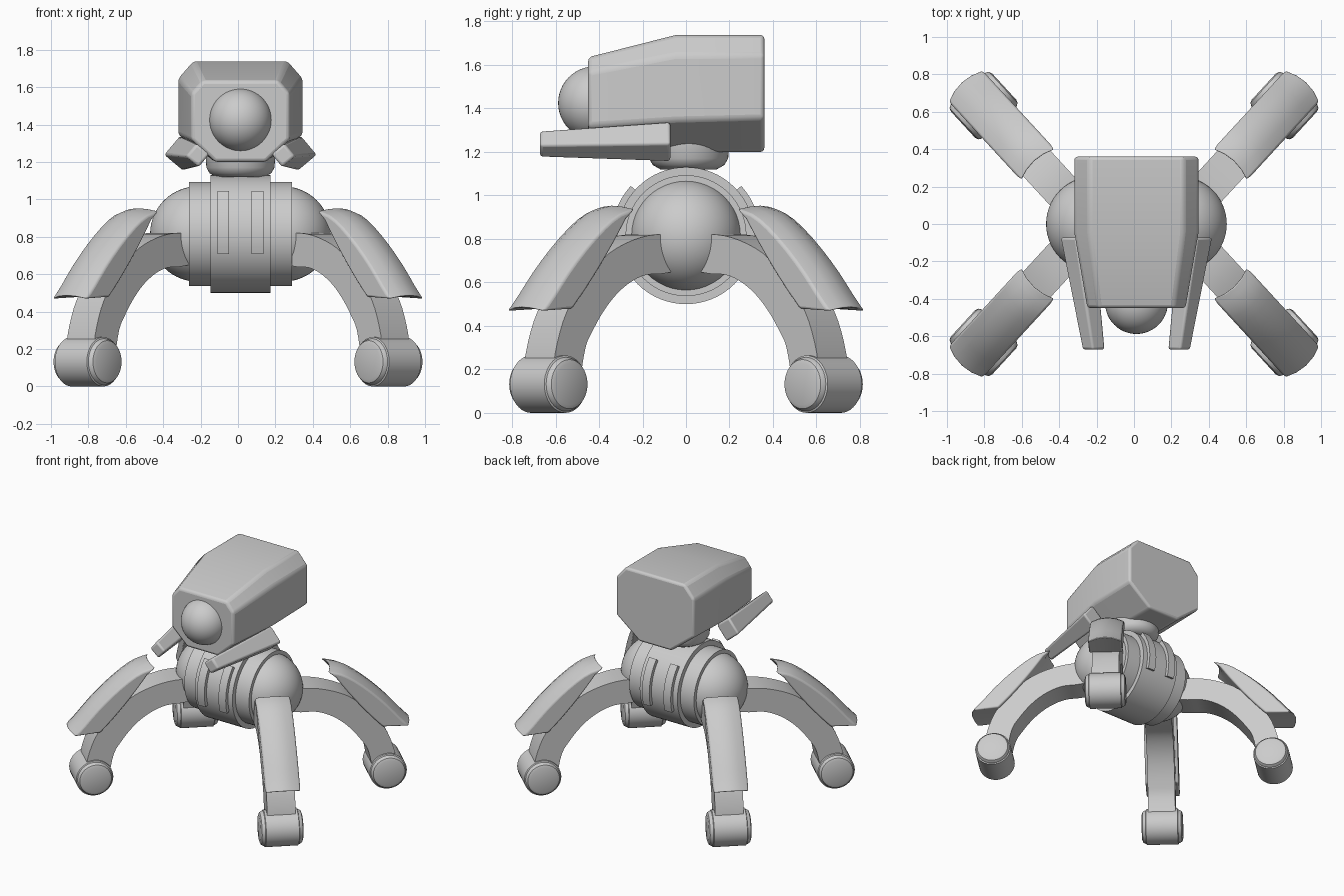
import bpy, bmesh, math
from mathutils import Matrix, Vector

if "Cube" in bpy.data.objects:
    bpy.data.objects.remove(bpy.data.objects["Cube"])

CX = 0.013          # body centre line
BZ = 0.815          # body axis height


def finish(name, bm, mat=Matrix(), bevel=0.0, segs=3, angle=35):
    bmesh.ops.recalc_face_normals(bm, faces=bm.faces)
    me = bpy.data.meshes.new(name)
    bm.to_mesh(me)
    bm.free()
    ob = bpy.data.objects.new(name, me)
    bpy.context.collection.objects.link(ob)
    ob.matrix_world = mat
    bpy.ops.object.select_all(action='DESELECT')
    ob.select_set(True)
    bpy.context.view_layer.objects.active = ob
    bpy.ops.object.shade_smooth_by_angle(angle=math.radians(angle))
    if bevel:
        m = ob.modifiers.new("Bevel", 'BEVEL')
        m.width, m.segments, m.limit_method = bevel, segs, 'ANGLE'
        m.angle_limit = math.radians(angle)
    return ob


def loft(name, sections, mat=Matrix(), **kw):
    """Skin equal-length closed sections and cap both ends."""
    bm = bmesh.new()
    rings = [[bm.verts.new(p) for p in s] for s in sections]
    n = len(rings[0])
    for a, b in zip(rings, rings[1:]):
        for i in range(n):
            j = (i + 1) % n
            bm.faces.new((a[i], a[j], b[j], b[i]))
    bm.faces.new(rings[0])
    bm.faces.new(rings[-1])
    return finish(name, bm, mat, **kw)


def lathe(name, profile, mat, steps=48, **kw):
    """Spin (radius, height) points around local z."""
    bm = bmesh.new()
    vs = [bm.verts.new((r, 0, h)) for r, h in profile]
    es = [bm.edges.new(e) for e in zip(vs, vs[1:])]
    bmesh.ops.spin(bm, geom=vs + es, cent=(0, 0, 0), axis=(0, 0, 1),
                   angle=math.tau, steps=steps, use_duplicate=False)
    bmesh.ops.remove_doubles(bm, verts=bm.verts, dist=1e-4)
    return finish(name, bm, mat, **kw)


def smooth_path(pts, k=3):
    """Catmull-Rom curve through the points."""
    p = [Vector(q) for q in pts]
    p = [2 * p[0] - p[1]] + p + [2 * p[-1] - p[-2]]
    out = []
    for a, b, c, d in zip(p, p[1:], p[2:], p[3:]):
        for i in range(k):
            t = i / k
            out.append(0.5 * (2 * b + (c - a) * t + (2 * a - 5 * b + 4 * c - d) * t * t
                              + (3 * b - a - 3 * c + d) * t ** 3))
    return out + [p[-2]]


def arc(r, a0, a1, n):
    return [(r * math.cos(math.radians(a0 + (a1 - a0) * i / n)),
             r * math.sin(math.radians(a0 + (a1 - a0) * i / n))) for i in range(n + 1)]


def slab(name, upper, lower, half, mat, bow=0.0, **kw):
    """Side profile (u, z) given width along v; the upper side may be crowned."""
    secs = []
    for t in ([-1, -.5, 0, .5, 1] if bow else [-1, 1]):
        d = bow * t * t
        secs.append([(u - d, t * half, z - d * 0.6) for u, z in upper] +
                    [(u, t * half, z) for u, z in reversed(lower)])
    return loft(name, secs, mat, **kw)


# body: capsule with two stepped bands, along x
axis_x = Matrix.Translation((CX, 0, BZ)) @ Matrix.Rotation(math.pi / 2, 4, 'Y')
cap = [(max(r, 0), h + 0.228) for r, h in arc(0.255, 0, 90, 14)]
lathe("body_capsule", [(r, -h) for r, h in reversed(cap)] + cap, axis_x)
for name, r, h in (("body_sleeve", 0.278, 0.275), ("body_band", 0.315, 0.16)):
    lathe(name, [(0.2, -h), (r, -h), (r, h), (0.2, h)], axis_x, steps=64)

# raised curved strips on front and back of the band
for side, ang in (("front", -90), ("back", 90)):
    for dx in (-0.091, 0.091):
        m = Matrix.Translation((CX + dx, 0, BZ)) @ Matrix.Rotation(math.radians(ang), 4, 'Z')
        slab(side + "_strip", arc(0.342, -18, 42, 10), arc(0.3, -18, 42, 10), 0.031, m)

# neck
lathe("neck", [(0, 1.115), (0.13, 1.12), (0.165, 1.14), (0.182, 1.17), (0.187, 1.24), (0, 1.24)],
      Matrix.Translation((CX, 0.012, 0)))


# head: tapered chamfered box
def head_section(y, w, top, cham, low):
    half = [(0.135, 1.2), (w, low), (w, top - cham * 1.15), (w - cham, top)]
    return [(x, y, z) for x, z in half] + [(-x, y, z) for x, z in reversed(half)]


loft("head", [head_section(0.36, 0.332, 1.738, 0.08, 1.355),
              head_section(-0.045, 0.332, 1.738, 0.08, 1.345),
              head_section(-0.45, 0.262, 1.635, 0.06, 1.32)],
     Matrix.Translation((CX, 0, 0)), bevel=0.018, angle=20)

# eye
lathe("eye", [(max(r, 0), h) for r, h in arc(0.168, -90, 90, 24)],
      Matrix.Translation((CX, -0.42, 1.425)))

# side pods under the head
for side, s in (("left", -1), ("right", 1)):
    secs = []
    for y, x, z, d in ((-0.072, 0.315, 1.247, 0.095), (-0.672, 0.228, 1.236, 0.063)):
        secs.append([(CX + s * (x + d * math.cos(a)), y, z + d * math.sin(a))
                     for a in (math.radians(-5 + 90 * i) for i in range(4))])
    loft(side + "_pod", secs, bevel=0.014)

# legs, armour plates and feet
leg_top = smooth_path([(.1, .82), (.28, .82), (.42, .795), (.57, .735), (.69, .64),
                       (.79, .53), (.86, .42), (.91, .27), (.925, .14)])
leg_low = smooth_path([(.1, .66), (.24, .64), (.34, .635), (.43, .605), (.52, .55),
                       (.6, .475), (.67, .385), (.72, .3), (.755, .14)])
plate_top = smooth_path([(.455, .955), (.55, .93), (.65, .87), (.77, .77), (.88, .66),
                         (.97, .555), (1.035, .485)], 2)
plate_low = smooth_path([(.485, .89), (.56, .785), (.65, .67), (.74, .565), (.82, .48)], 2)
foot = [(.095, .15), (.113, .143), (.122, .128), (.124, .12), (.132, .116)]
foot = [(0, -.15)] + [(r, -h) for r, h in foot] + foot[::-1] + [(0, .15)]
for end, sy in (("front", -1), ("back", 1)):
    for side, sx in (("left", -1), ("right", 1)):
        pre = end + "_" + side
        ang = math.atan2(sy * 0.736, sx * 0.677)
        m = Matrix.Translation((sx * 0.222, 0, 0)) @ Matrix.Rotation(ang, 4, 'Z')
        slab(pre + "_leg", leg_top, leg_low, 0.1, m)
        slab(pre + "_plate", plate_top, plate_low, 0.123, m, bow=0.03, bevel=0.026)
        lathe(pre + "_foot", foot, m @ Matrix.Translation((.86, 0, .132))
              @ Matrix.Rotation(math.pi / 2, 4, 'X'), steps=40)
